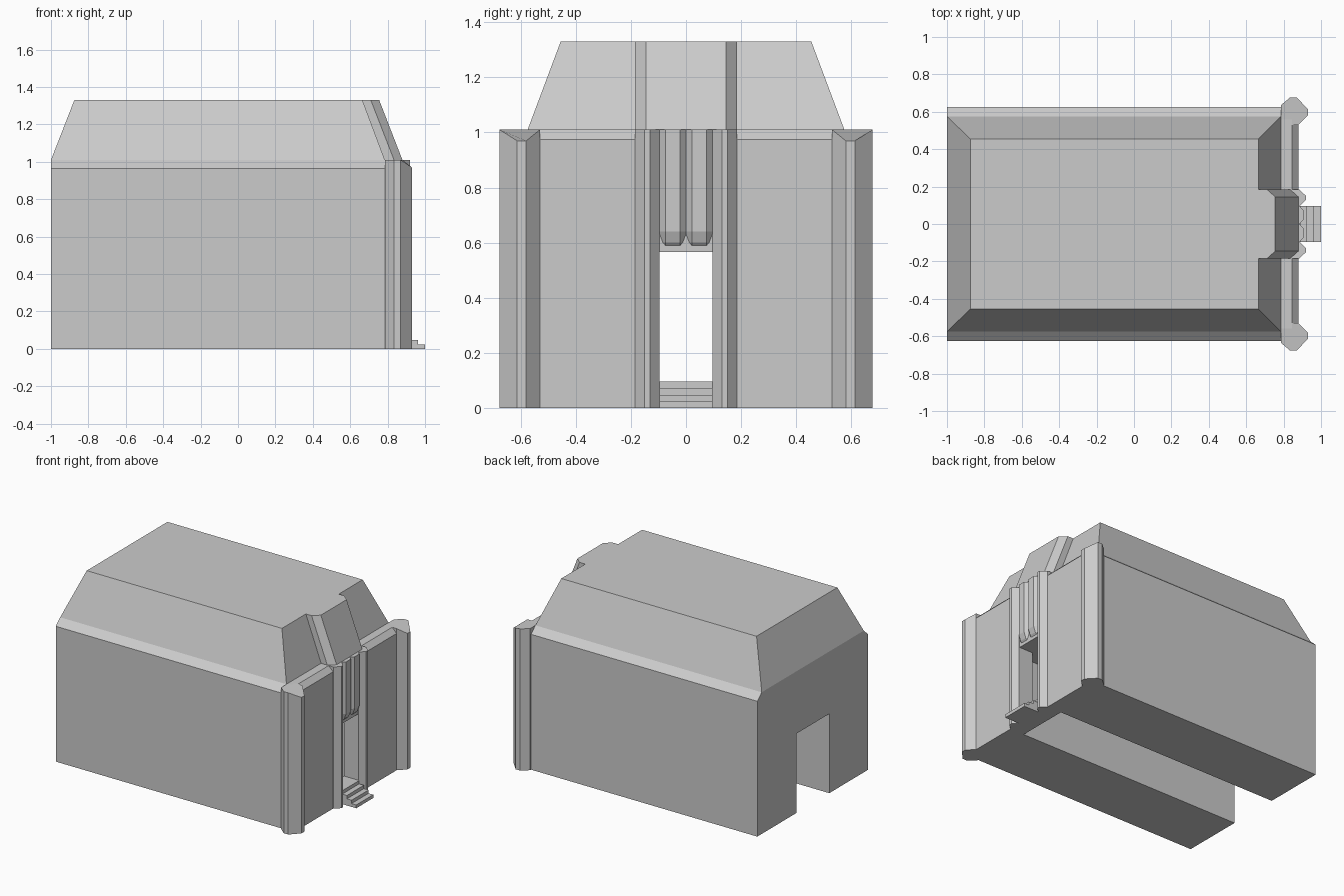
import bpy, bmesh

cube = bpy.data.objects.get("Cube")
if cube:
    bpy.data.objects.remove(cube, do_unlink=True)

stone = bpy.data.materials.new("pale_grey_stone")
stone.use_nodes = True
GREY = (0.6, 0.6, 0.6, 1)
stone.diffuse_color = GREY
stone.node_tree.nodes["Principled BSDF"].inputs["Base Color"].default_value = GREY


def loft(name, rings):
    """Closed solid through matching rings of points."""
    bm = bmesh.new()
    loops = [[bm.verts.new(p) for p in ring] for ring in rings]
    n = len(loops[0])
    for a, b in zip(loops, loops[1:]):
        for i in range(n):
            j = (i + 1) % n
            bm.faces.new((a[i], a[j], b[j], b[i]))
    bm.faces.new(loops[0][::-1])
    bm.faces.new(loops[-1])
    bmesh.ops.recalc_face_normals(bm, faces=bm.faces)
    mesh = bpy.data.meshes.new(name)
    bm.to_mesh(mesh)
    bm.free()
    mesh.materials.append(stone)
    obj = bpy.data.objects.new(name, mesh)
    bpy.context.collection.objects.link(obj)
    return obj


def along_x(profile, x):
    return [(x, y, z) for y, z in profile]


def at_height(plan, z, dx=0.0):
    return [(x + dx, y, z) for x, y in plan]


def mirrored(half):
    """Complete a half section (y > 0) across the centre line."""
    return half + [(-y, z) for y, z in reversed(half)]


EAVE, TOP = 1.01, 1.33
OPEN_H, TUNNEL, DOOR = 0.566, 0.186, 0.096

# Main hall with a passage running in from the far end
shell = [(0.625, 0), (0.625, 0.965), (0.575, EAVE)]
hall = mirrored([(TUNNEL, OPEN_H), (TUNNEL, 0)] + shell)
loft("hall_body", [along_x(hall, -1), along_x(hall, 0.77)])
end = mirrored([(DOOR, OPEN_H), (DOOR, 0)] + shell)
loft("hall_end_wall", [along_x(end, 0.77), along_x(end, 0.785)])


# Sloped roof with flat top
def rect(x0, x1, y):
    return [(x0, -y), (x1, -y), (x1, y), (x0, y)]


loft("roof", [at_height(rect(-1, 0.785, 0.575), EAVE),
              at_height(rect(-0.875, 0.665, 0.455), TOP)])

# Entrance bay running up the roof slope
bay = [(0.5, -0.185), (0.71, -0.185), (0.755, -0.145),
       (0.755, 0.145), (0.71, 0.185), (0.5, 0.185)]
loft("roof_bay", [at_height(bay, EAVE - 0.01, 0.128), at_height(bay, TOP)])


# Entrance wall with doorway and bevelled coping
def wall(top):
    return mirrored([(DOOR, OPEN_H), (DOOR, 0), (0.56, 0), (0.56, top)])


loft("entrance_wall", [along_x(wall(EAVE), 0.785), along_x(wall(EAVE), 0.845),
                       along_x(wall(0.975), 0.88)])

# Corner piers and door pilasters
pier = [(0.785, 0.53), (0.785, 0.635), (0.835, 0.677), (0.87, 0.677),
        (0.93, 0.613), (0.93, 0.58), (0.88, 0.53)]
pilaster = [(0.84, 0.185), (0.882, 0.185), (0.92, 0.15),
            (0.92, 0.13), (0.885, DOOR), (0.84, DOOR)]
for side, s in (("left", 1), ("right", -1)):
    plan = [(x, s * y) for x, y in pier]
    cap = [(x, y, EAVE - max(0, x - 0.885) * 0.9) for x, y in plan]
    loft("corner_pier_" + side, [at_height(plan, 0), cap])
    plan = [(x, s * y) for x, y in pilaster]
    loft("door_pilaster_" + side, [at_height(plan, 0), at_height(plan, EAVE)])

    # Bevelled panel above the door, tapering in at its foot
    rings = []
    for z, front in ((OPEN_H, 0.86), (0.6, 0.89), (0.64, 0.905), (EAVE, 0.905)):
        edge = front - 0.022
        rings.append([(0.8, 0, z), (edge, 0, z), (front, s * 0.022, z),
                      (front, s * 0.074, z), (edge, s * DOOR, z),
                      (0.8, s * DOOR, z)])
    loft("door_panel_" + side, rings)

# Entrance steps
STEPS = 4
stair = [(0.77, 0)]
x = 1.0
stair.append((x, 0))
for i in range(1, STEPS + 1):
    z = i * 0.095 / STEPS
    stair.append((x, z))
    x = 0.77 if i == STEPS else x - 0.037
    stair.append((x, z))
loft("entrance_steps", [[(px, y, pz) for px, pz in stair] for y in (-DOOR, DOOR)])
